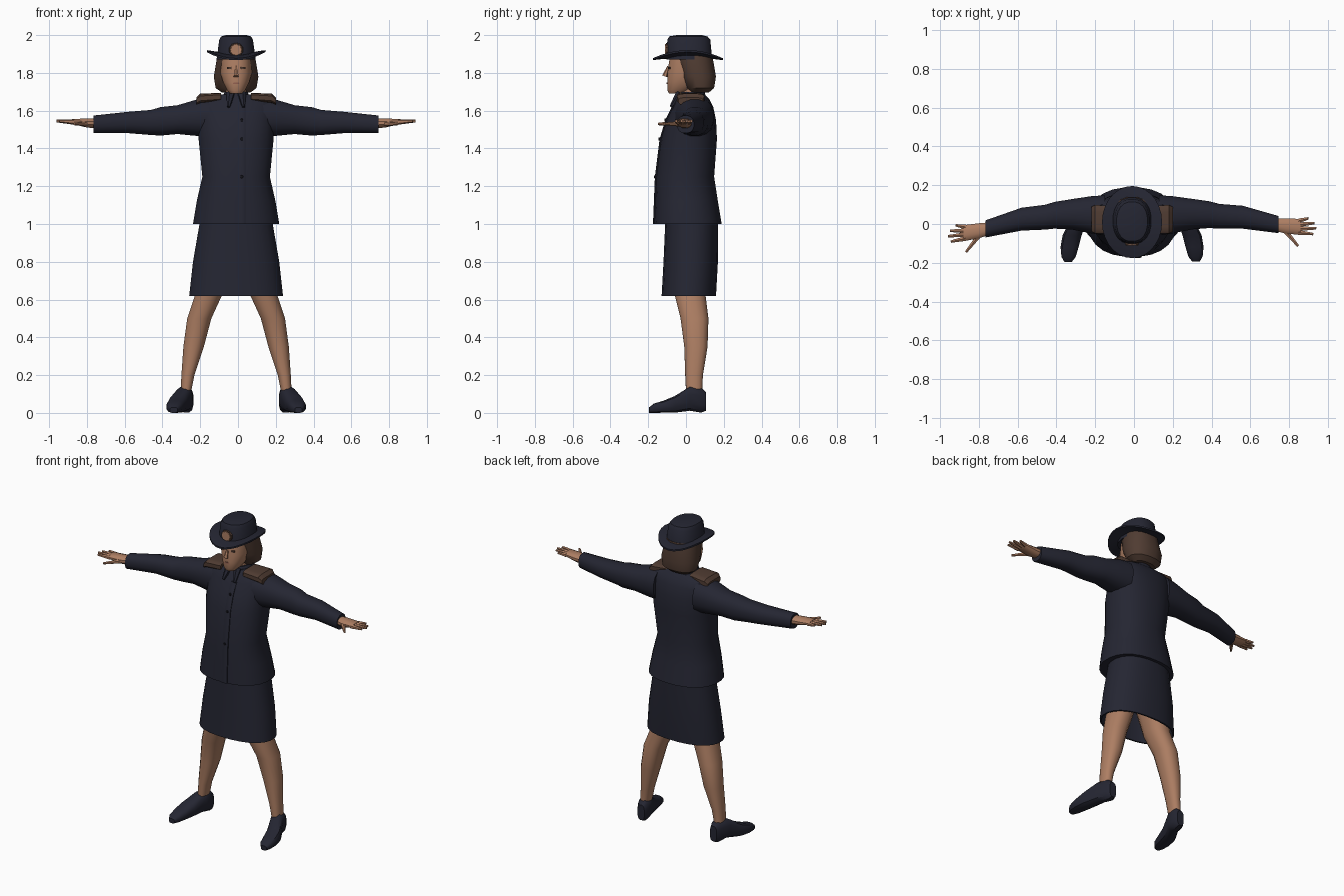
import bpy
import bmesh
from math import cos, sin, pi, tau, copysign, radians
from mathutils import Vector

cube = bpy.data.objects.get("Cube")
if cube:
    bpy.data.objects.remove(cube, do_unlink=True)

MID = -.01          # centre line of the figure
parts = []


def material(name, *color):
    mat = bpy.data.materials.new(name)
    mat.use_nodes = True
    mat.diffuse_color = (*color, 1)
    shader = mat.node_tree.nodes["Principled BSDF"]
    shader.inputs["Base Color"].default_value = (*color, 1)
    shader.inputs["Roughness"].default_value = .9
    return mat


navy = material("navy cloth", .018, .019, .032)
black = material("dark button", .008, .008, .012)
skin = material("skin", .42, .21, .125)
brown = material("brown", .08, .045, .032)
lip = material("lip", .27, .11, .075)


def finish(name, bm, mat):
    bmesh.ops.recalc_face_normals(bm, faces=bm.faces)
    mesh = bpy.data.meshes.new(name)
    bm.to_mesh(mesh)
    bm.free()
    mesh.materials.append(mat)
    obj = bpy.data.objects.new(name, mesh)
    bpy.context.collection.objects.link(obj)
    parts.append(obj)
    return obj


def bridge(bm, low, high):
    """Join two vertex loops with quads."""
    for i in range(len(low)):
        bm.faces.new((low[i - 1], low[i], high[i], high[i - 1]))


def loft(name, axis, rings, mat, sides=16, power=2.3):
    """Skin rounded sections; each ring is (position, a0, a1, b0, b1)."""
    bm = bmesh.new()
    loops = []
    for place, a0, a1, b0, b1 in rings:
        loop = []
        for step in range(sides):
            angle = tau * (step + .5) / sides
            across, along = [
                (low + high) / 2 + (high - low) / 2 * copysign(abs(wave) ** (2 / power), wave)
                for low, high, wave in ((a0, a1, cos(angle)), (b0, b1, sin(angle)))
            ]
            corner = {"x": (place, across, along),
                      "y": (across, place, along),
                      "z": (across, along, place)}[axis]
            loop.append(bm.verts.new(corner))
        loops.append(loop)
    for low, high in zip(loops, loops[1:]):
        bridge(bm, low, high)
    bm.faces.new(loops[0])
    bm.faces.new(loops[-1])
    return finish(name, bm, mat)


def column(name, rings, mat, **options):
    """Upright loft on the centre line; each ring is (z, half width, front, back)."""
    full = [(z, MID - half, MID + half, front, back) for z, half, front, back in rings]
    return loft(name, "z", full, mat, **options)


def rod(name, start, end, start_radius, end_radius, mat, sides=8):
    """Tapered cylinder between two points."""
    start, end = Vector(start), Vector(end)
    way = end - start
    bm = bmesh.new()
    bmesh.ops.create_cone(bm, cap_ends=True, segments=sides, radius1=start_radius,
                          radius2=end_radius, depth=way.length)
    turn = way.to_track_quat("Z", "Y").to_matrix()
    for vert in bm.verts:
        vert.co = turn @ vert.co + (start + end) / 2
    return finish(name, bm, mat)


def mirrored(obj):
    """Copy a right-hand part to the left; the left arm sits a little further back."""
    bm = bmesh.new()
    bm.from_mesh(obj.data)
    for vert in bm.verts:
        reach = max(0, abs(vert.co.x) - .2)
        vert.co.x = 2 * MID - vert.co.x
        vert.co.y += .07 * reach ** 2
    finish(obj.name.replace("right", "left"), bm, obj.data.materials[0])


# Skirt, with the hem turned up inside
column("skirt", [
    (.8, .19, -.1, .13), (.62, .24, -.12, .15), (.62, .25, -.13, .16),
    (.8, .23, -.12, .17), (1.03, .19, -.11, .17),
], navy, sides=24)

# Jacket body, hem to shoulders
column("jacket", [
    (1, .23, -.17, .19), (1.12, .21, -.165, .17), (1.25, .18, -.16, .15),
    (1.45, .2, -.135, .165), (1.55, .2, -.105, .16), (1.62, .21, -.07, .145),
    (1.66, .2, -.05, .125), (1.685, .12, -.03, .1),
], navy, sides=24)

# Front overlap and buttons, both following the chest line
chest = {1: -.17, 1.25: -.16, 1.45: -.135, 1.55: -.105, 1.62: -.07}
loft("jacket_placket", "z", [(z, 0, .04, y - .005, y + .02) for z, y in chest.items()],
     navy, sides=8, power=5)
for z in (1.25, 1.45, 1.55):
    rod("button", (.02, chest[z], z), (.02, chest[z] - .01, z), .009, .007, black)

# Collar
column("collar", [(1.65, .09, -.05, .11), (1.7, .06, -.03, .1)], navy)
mirrored(rod("right_collar_point", (-.04, -.03, 1.69), (-.05, -.08, 1.62),
             .025, .008, navy, sides=6))

# Shoulder straps
mirrored(loft("right_shoulder_strap", "x", [
    (-.22, -.04, .09, 1.63, 1.67), (-.2, -.05, .1, 1.64, 1.69), (-.09, -.05, .09, 1.65, 1.695),
], brown, sides=12, power=4))

# Sleeves
mirrored(loft("right_sleeve", "x", [
    (-.15, -.06, .15, 1.46, 1.67), (-.22, -.05, .145, 1.465, 1.66),
    (-.32, -.03, .13, 1.475, 1.63), (-.41, -.025, .115, 1.467, 1.62),
    (-.46, -.03, .1, 1.47, 1.605), (-.58, -.035, .085, 1.48, 1.595),
    (-.765, -.07, .02, 1.48, 1.575),
], navy))

# Hands: a palm, four fingers fanned by rule, and a thumb
mirrored(loft("right_palm", "x", [
    (-.74, -.055, .01, 1.505, 1.56), (-.8, -.075, .005, 1.51, 1.56),
    (-.88, -.09, -.005, 1.53, 1.555),
], skin, sides=12))
lengths = {"little": .05, "ring": .08, "middle": .09, "index": .075}
for order, (finger, length) in enumerate(lengths.items()):
    base = Vector((-.87, -.015 - .02 * order, 1.54))
    tip = base + Vector((-length, .008 * (1 - order), .005))
    mirrored(rod("right_" + finger + "_finger", base, tip, .014, .007, skin, sides=6))
mirrored(rod("right_thumb", (-.8, -.06, 1.53), (-.867, -.145, 1.53), .014, .007, skin, sides=6))

# Legs
mirrored(loft("right_leg", "z", [
    (.1, -.305, -.25, 0, .085), (.2, -.3, -.23, -.005, .09), (.35, -.29, -.18, -.01, .115),
    (.5, -.27, -.14, -.03, .12), (.62, -.23, -.085, -.06, .105), (.78, -.19, -.04, -.08, .12),
], skin))

# Shoes, toes turned out
mirrored(loft("right_shoe", "y", [
    (-.195, -.36, -.32, 0, .03), (-.17, -.375, -.3, 0, .05), (-.12, -.38, -.285, 0, .065),
    (-.06, -.37, -.27, 0, .09), (.02, -.33, -.24, .01, .14), (.08, -.31, -.235, 0, .135),
    (.105, -.295, -.245, .01, .11),
], navy, sides=12, power=2.8))

# Neck, head and face
column("neck", [(1.62, .06, -.02, .1), (1.76, .05, -.02, .1)], skin, sides=12)
column("head", [
    (1.69, .03, -.09, -.02), (1.71, .05, -.1, .03), (1.75, .07, -.1, .09),
    (1.8, .085, -.1, .12), (1.9, .08, -.085, .12),
], skin)
rod("nose", (MID, -.094, 1.835), (MID, -.112, 1.782), .005, .015, skin, sides=6)
column("mouth", [(1.74, .02, -.103, -.09), (1.75, .015, -.103, -.09)], lip, sides=8)
mirrored(loft("right_eye", "z", [(z, -.06, -.03, -.095, -.08) for z in (1.82, 1.83)],
              brown, sides=8))

# Bobbed hair
column("hair", [
    (1.695, .075, .025, .12), (1.72, .11, 0, .15), (1.78, .12, -.03, .16), (1.9, .1, -.07, .14),
], brown)

# Hat crown
column("hat_crown", [
    (1.87, .105, -.105, .14), (1.975, .09, -.1, .13), (1.993, .08, -.09, .115),
    (2, .055, -.05, .085),
], navy, sides=20)

# Hat brim: upper and lower sheets, curled up at the sides
bm = bmesh.new()
loops = []
for radius, height in ((.09, 1.874), (.125, 1.872), (.155, 1.867),
                       (.155, 1.877), (.125, 1.888), (.09, 1.895)):
    loop = []
    for step in range(28):
        angle = tau * step / 28
        x = radius * cos(angle)
        y = (radius * 1.2) * sin(angle)
        loop.append(bm.verts.new((MID + x, .01 + y, height + 1.8 * x * x)))
    loops.append(loop)
for index, loop in enumerate(loops):
    bridge(bm, loops[index - 1], loop)
finish("hat_brim", bm, navy)

# Hat badge on its backing
rod("badge_backing", (MID, -.09, 1.922), (MID, -.107, 1.922), .04, .036, brown, sides=10)
rod("badge", (MID, -.1, 1.922), (MID, -.11, 1.922), .033, .03, skin)

# Smooth shading with sharp edges kept
bpy.ops.object.select_all(action="DESELECT")
for part in parts:
    part.select_set(True)
bpy.context.view_layer.objects.active = parts[0]
bpy.ops.object.shade_smooth_by_angle(angle=radians(35))
